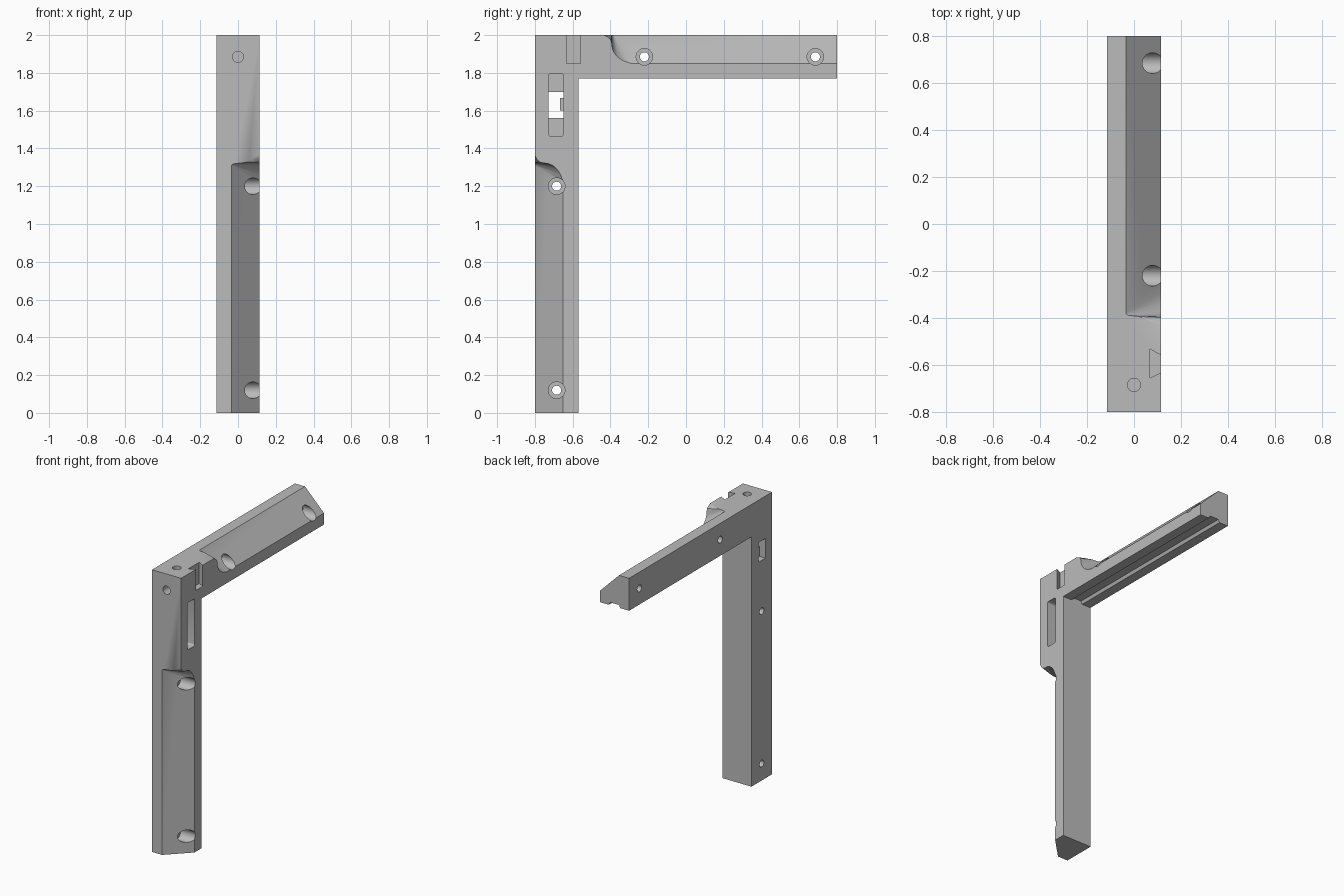
import bpy, bmesh, math
from mathutils import Vector

cube = bpy.data.objects.get("Cube")
if cube:
    bpy.data.objects.remove(cube, do_unlink=True)

W = 0.114          # half thickness in x
FRONT, BACK, TOP = -0.8, 0.8, 2.0
BAR = 0.23         # bar depth

grey = bpy.data.materials.new("plain grey")
grey.use_nodes = True
grey.diffuse_color = (0.5, 0.5, 0.5, 1)
grey.node_tree.nodes["Principled BSDF"].inputs["Base Color"].default_value = (0.5, 0.5, 0.5, 1)


def finish(name, bm):
    bmesh.ops.recalc_face_normals(bm, faces=bm.faces)
    mesh = bpy.data.meshes.new(name)
    bm.to_mesh(mesh)
    bm.free()
    mesh.materials.append(grey)
    obj = bpy.data.objects.new(name, mesh)
    bpy.context.collection.objects.link(obj)
    return obj


def prism(name, points, direction):
    """Extrude a flat outline along a vector."""
    bm = bmesh.new()
    face = bm.faces.new([bm.verts.new(p) for p in points])
    new = bmesh.ops.extrude_face_region(bm, geom=[face])["geom"]
    verts = [v for v in new if isinstance(v, bmesh.types.BMVert)]
    bmesh.ops.translate(bm, verts=verts, vec=direction)
    return finish(name, bm)


def cylinder(name, start, end, radius):
    """Round cutter between two points."""
    start, end = Vector(start), Vector(end)
    axis = (end - start).normalized()
    u = axis.orthogonal().normalized()
    v = axis.cross(u)
    ring = [start + radius * (u * math.cos(a) + v * math.sin(a))
            for a in (i * math.tau / 32 for i in range(32))]
    return prism(name, ring, end - start)


def rounded_slot(name, y0, y1, z0, z1, x0, x1, r):
    """Rounded rectangle cutter running along x."""
    pts = []
    corners = [(y1 - r, z1 - r), (y0 + r, z1 - r), (y0 + r, z0 + r), (y1 - r, z0 + r)]
    for k, (cy, cz) in enumerate(corners):
        for i in range(5):
            a = (k + i / 4) * math.pi / 2
            pts.append((x0, cy + r * math.cos(a), cz + r * math.sin(a)))
    return prism(name, pts, (x1 - x0, 0, 0))


def cut(target, cutter, operation='DIFFERENCE'):
    mod = target.modifiers.new("cut", 'BOOLEAN')
    mod.operation = operation
    mod.solver = 'EXACT'
    mod.object = cutter
    bpy.context.view_layer.objects.active = target
    bpy.ops.object.modifier_apply(modifier=mod.name)
    bpy.data.objects.remove(cutter, do_unlink=True)


# L-shaped body
inner_y, inner_z = FRONT + BAR, TOP - BAR
outline = [(FRONT, 0), (inner_y, 0), (inner_y, inner_z),
           (BACK, inner_z), (BACK, TOP), (FRONT, TOP)]
frame = prism("corner_bracket", [(-W, y, z) for y, z in outline], (2 * W, 0, 0))

# Long chamfers, each ending in a curved run-out: (depth, offset along the bar)
runout = [(-0.02, 0.075), (0, 0.045), (0.01, 0.025), (0.025, 0.008), (0.045, 0.003),
          (0.07, 0), (0.095, -0.01), (0.118, -0.03), (0.137, -0.06), (0.149, -0.095)]


def chamfer(name, place):
    ax, at = -0.055, -0.02     # run-out apex, just outside the bar
    k = 1.2
    bm = bmesh.new()
    far = ax + (W - ax) * k
    curve = [bm.verts.new(place(far, at + (t - at) * k, s * k)) for t, s in runout]
    apex = bm.verts.new(place(ax, at, 0))
    end = -1.5
    low_apex = bm.verts.new(place(ax, at, end))
    low_a = bm.verts.new(place(far, at, end))
    low_b = bm.verts.new(place(far, at + (runout[-1][0] - at) * k, end))
    for a, b in zip(curve, curve[1:]):
        bm.faces.new((apex, a, b))
    bm.faces.new(curve + [low_b, low_a])
    bm.faces.new((apex, curve[0], low_a, low_apex))
    bm.faces.new((apex, curve[-1], low_b, low_apex))
    bm.faces.new((low_apex, low_a, low_b))
    return finish(name, bm)


cut(frame, chamfer("post_chamfer", lambda x, t, s: (x, FRONT + t, 1.32 + s)))
cut(frame, chamfer("arm_chamfer", lambda x, t, s: (x, -0.39 - s, TOP - t)))

# Counterbored screw holes through the sides
for y, z in [(-0.685, 0.12), (-0.685, 1.2), (-0.22, 1.885), (0.685, 1.885)]:
    cut(frame, cylinder("counterbore", (0, y, z), (0.3, y, z), 0.044))
    cut(frame, cylinder("screw_hole", (-0.3, y, z), (0.1, y, z), 0.024))

# Blind holes in the front and the top of the corner
cut(frame, cylinder("front_hole", (0, FRONT - 0.1, 1.885), (0, -0.6, 1.885), 0.029))
cut(frame, cylinder("top_hole", (0, -0.685, TOP + 0.1), (0, -0.685, 1.8), 0.028))

# Dovetail slot, open at the top
k = 0.6
tail = [(0.069, -0.655), (W, -0.632), (W + 0.02, -0.622),
        (W + 0.02, -0.568), (W, -0.558), (0.069, -0.533)]
cut(frame, prism("dovetail", [(x, y, 1.85) for x, y in tail], (0, 0, 0.3)))

# Recess with a through window and a small tab in it
cut(frame, rounded_slot("recess", -0.728, -0.648, 1.464, 1.798, 0.03, 0.3, 0.014))
window = [(-0.727, 1.56), (-0.649, 1.56), (-0.649, 1.6), (-0.667, 1.6),
          (-0.667, 1.666), (-0.649, 1.666), (-0.649, 1.7), (-0.727, 1.7)]
cut(frame, prism("window", [(-0.3, y, z) for y, z in window], (0.36, 0, 0)))

# Shallow groove under the arm
groove = [(-0.05, -0.01), (0.05, -0.01), (0.035, 0.02), (-0.035, 0.02)]
cut(frame, prism("groove", [(x, inner_y, inner_z + z) for x, z in groove], (0, 1.6, 0)))

bpy.ops.object.select_all(action='DESELECT')
frame.select_set(True)
bpy.context.view_layer.objects.active = frame
bpy.ops.object.shade_smooth_by_angle(angle=math.radians(30))
